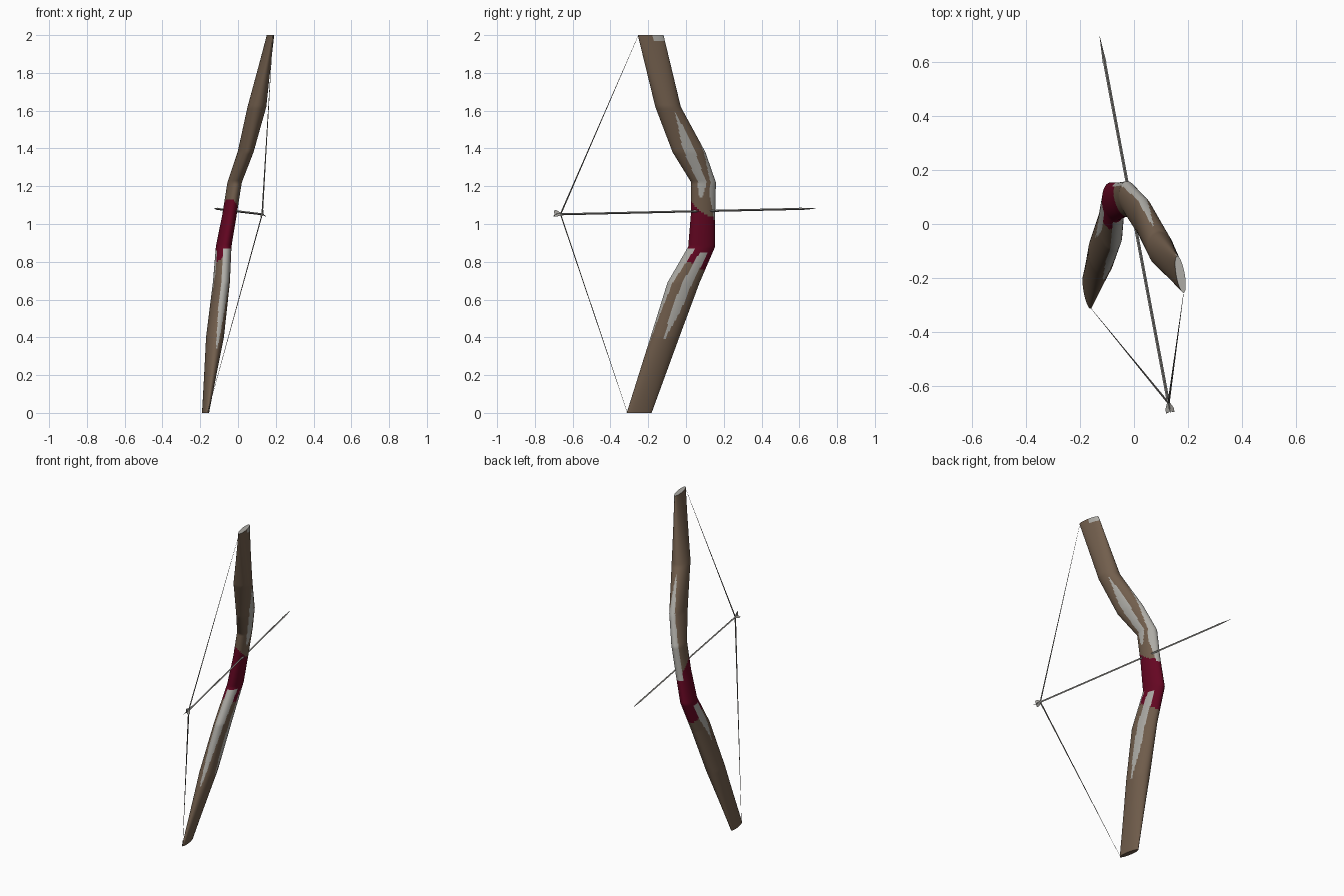
import bpy, bmesh, math
from mathutils import Vector

if "Cube" in bpy.data.objects:
    bpy.data.objects.remove(bpy.data.objects["Cube"])


def material(name, rgb):
    m = bpy.data.materials.new(name)
    m.diffuse_color = (*rgb, 1)
    m.use_nodes = True
    m.node_tree.nodes["Principled BSDF"].inputs["Base Color"].default_value = m.diffuse_color
    return m


wood = material("brown wood", (0.168, 0.113, 0.074))
silver = material("pale grey inlay", (0.42, 0.41, 0.38))
red = material("dark red grip", (0.13, 0.002, 0.016))
string_mat = material("grey string", (0.2, 0.19, 0.175))
arrow_mat = material("grey arrow", (0.32, 0.31, 0.29))


def finish(bm, name, mats):
    bmesh.ops.recalc_face_normals(bm, faces=bm.faces)
    me = bpy.data.meshes.new(name)
    bm.to_mesh(me)
    bm.free()
    for m in mats:
        me.materials.append(m)
    ob = bpy.data.objects.new(name, me)
    bpy.context.collection.objects.link(ob)
    bpy.ops.object.select_all(action='DESELECT')
    ob.select_set(True)
    bpy.context.view_layer.objects.active = ob
    bpy.ops.object.shade_smooth_by_angle(angle=math.radians(35))
    return ob


# Bow stations: height, centre x, centre y, half thickness, half depth
STATIONS = [
    (0.00, -0.172, -0.248, 0.015, 0.067),
    (0.40, -0.122, -0.112, 0.046, 0.077),
    (0.69, -0.088, -0.013, 0.043, 0.086),
    (0.88, -0.076, 0.083, 0.040, 0.072),
    (1.05, -0.045, 0.090, 0.037, 0.065),
    (1.22, -0.018, 0.093, 0.037, 0.066),
    (1.38, 0.040, 0.016, 0.040, 0.088),
    (1.62, 0.100, -0.095, 0.049, 0.068),
    (2.00, 0.172, -0.187, 0.016, 0.069),
]
YAW = math.radians(10)
SIDES = 72


def section(z):
    for a, b in zip(STATIONS, STATIONS[1:]):
        if z <= b[0] + 1e-6:
            t = (z - a[0]) / (b[0] - a[0])
            return [p + (q - p) * t for p, q in zip(a, b)][1:]


def near(angle, centre, width):
    return abs((angle - centre + 180) % 360 - 180) < width


def band(angle, lo, hi):
    return near(angle, (lo + hi) / 2, (hi - lo) / 2)


def paint(z, a):
    """0 wood, 1 inlay, 2 grip, from height and angle round the limb."""
    # upper limb: side stripe, then back stripe
    if 1.14 < z < 1.6 and near(a, (z - 1.4) * 70, min(20, (1.6 - z) * 120, (z - 1.1) * 200)):
        return 1
    if 1.02 < z < 1.59:
        lo = 25 + max(0, z - 1.2) * 190
        if band(a, lo + max(0, 1.15 - z) * 250, 125 - max(0, z - 1.2) * 65):
            return 1
    # lower limb: side stripe, front stripe, short left stripe
    if 0.38 < z < 0.85 and near(a, (z - 0.5) * 50, min(19, (z - 0.37) * 110)):
        return 1
    if 0.34 < z < 0.87:
        drop = 0.85 - z
        if band(a, -112 + max(0, 0.6 - z) * 80, -32 - drop * 95):
            return 1
    if 0.60 < z < 0.86 and near(a, 178, min(22, (z - 0.6) * 150)):
        return 1
    # pale upper tip
    if z > 1.97 and near(a, 50, 45):
        return 1
    c, s = math.cos(math.radians(a)), math.sin(math.radians(a))
    if 0.785 - 0.035 * s < z < 1.085 - 0.03 * c - 0.04 * s:
        return 2
    return 0


# Bow: one lofted body, limbs and grip
bm = bmesh.new()
levels = sorted({round(i * 0.01, 3) for i in range(201)})
rings = []
for z in levels:
    cx, cy, hx, hy = section(z)
    ring = []
    for i in range(SIDES):
        a = 2 * math.pi * i / SIDES
        u, v = hx * math.cos(a), hy * math.sin(a)
        ring.append(bm.verts.new((cx + u * math.cos(YAW) - v * math.sin(YAW),
                                  cy + u * math.sin(YAW) + v * math.cos(YAW), z)))
    rings.append(ring)
for k in range(len(rings) - 1):
    zm = (levels[k] + levels[k + 1]) / 2
    for i in range(SIDES):
        j = (i + 1) % SIDES
        f = bm.faces.new((rings[k][i], rings[k][j], rings[k + 1][j], rings[k + 1][i]))
        f.material_index = paint(zm, (i + 0.5) * 360 / SIDES)
bm.faces.new(rings[0][::-1])
bm.faces.new(rings[-1]).material_index = 1
finish(bm, "bow_body", [wood, silver, red])


# Tapered rods for string and arrow
def rod(name, p, q, r1, r2, mat, sides=8):
    p, q = Vector(p), Vector(q)
    bm = bmesh.new()
    bmesh.ops.create_cone(bm, cap_ends=True, segments=sides, radius1=r1, radius2=r2,
                          depth=(q - p).length)
    ob = finish(bm, name, [mat])
    ob.location = (p + q) / 2
    ob.rotation_euler = (q - p).to_track_quat('Z', 'Y').to_euler()
    return ob


nock = (0.128, -0.664, 1.052)
rod("upper_string", nock, (0.184, -0.254, 1.995), 0.004, 0.0006, string_mat, 4)
rod("lower_string", nock, (-0.160, -0.312, 0.005), 0.004, 0.0006, string_mat, 4)

tail, tip = Vector((0.132, -0.685, 1.051)), Vector((-0.127, 0.694, 1.082))
neck = tail.lerp(tip, 0.93)
rod("arrow_shaft", tail, neck, 0.0055, 0.0055, arrow_mat, 4)
rod("arrow_head", neck, tip, 0.007, 0.0005, arrow_mat, 4)

# Fletching: three thin vanes, widest at the back
d = (tip - tail).normalized()
side = d.cross(Vector((0, 0, 1))).normalized()
up = side.cross(d)
bm = bmesh.new()
for k in range(3):
    a = math.pi / 2 + k * math.tau / 3
    out = side * math.cos(a) * 0.8 + up * math.sin(a)
    nrm = out.cross(d).normalized() * 0.001
    pts = [tail + d * 0.035, tail - d * 0.01, tail - d * 0.015 + out * 0.022, tail + out * 0.022]
    A = [bm.verts.new(p + nrm) for p in pts]
    B = [bm.verts.new(p - nrm) for p in pts]
    bm.faces.new(A)
    bm.faces.new(B[::-1])
    for i in range(4):
        j = (i + 1) % 4
        bm.faces.new((A[j], A[i], B[i], B[j]))
finish(bm, "arrow_fletching", [silver])
